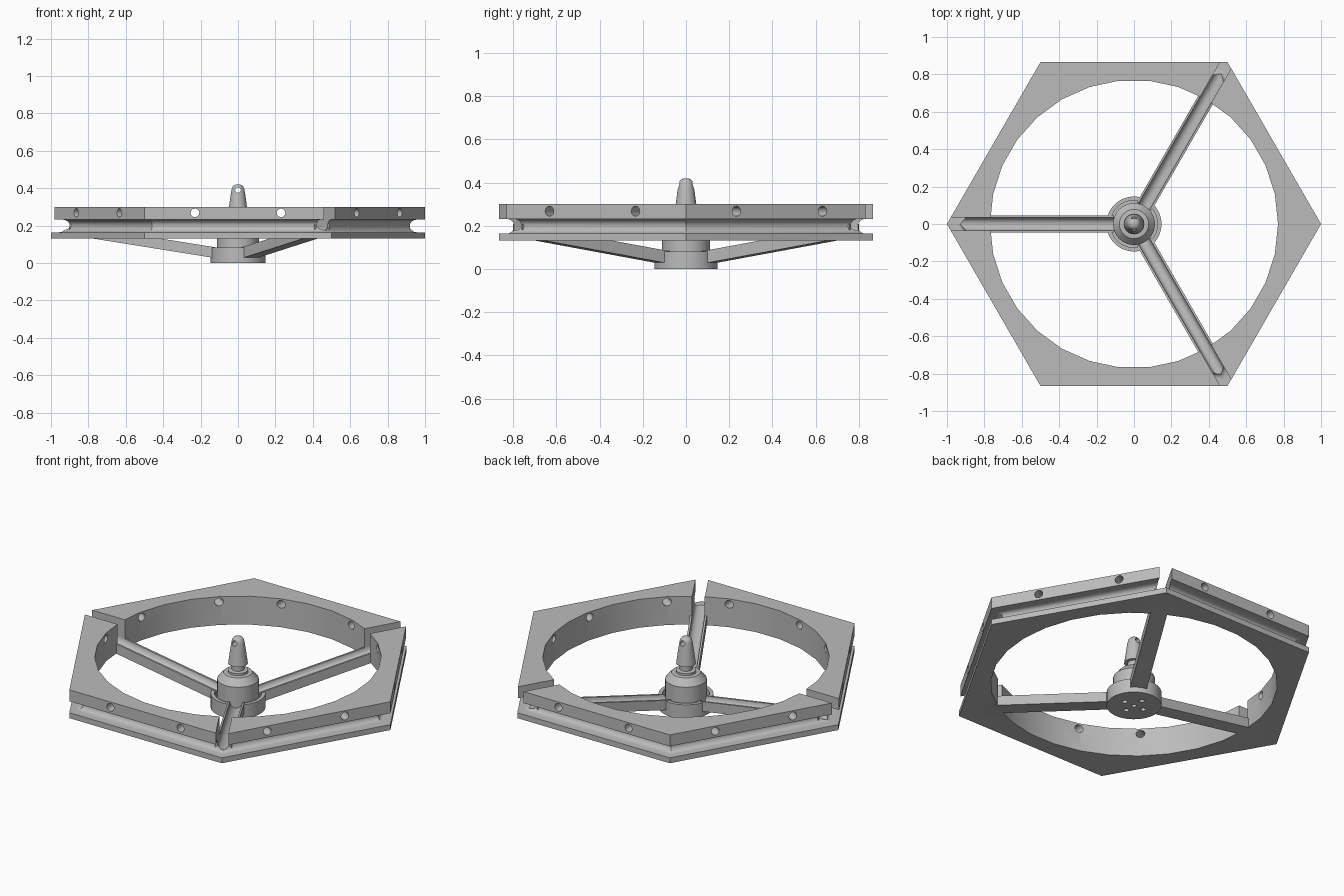
import bpy, bmesh
from math import pi, sin, cos, radians
from mathutils import Matrix, Vector

if "Cube" in bpy.data.objects:
    bpy.data.objects.remove(bpy.data.objects["Cube"])

GREY = (0.5, 0.5, 0.5, 1)
grey = bpy.data.materials.new("plain grey")
grey.use_nodes = True
grey.diffuse_color = GREY
grey.node_tree.nodes["Principled BSDF"].inputs["Base Color"].default_value = GREY

ARM_ANGLES = [radians(a) for a in (60, 180, 300)]


def finish(name, bm):
    bmesh.ops.recalc_face_normals(bm, faces=bm.faces)
    mesh = bpy.data.meshes.new(name)
    bm.to_mesh(mesh)
    bm.free()
    mesh.materials.append(grey)
    obj = bpy.data.objects.new(name, mesh)
    bpy.context.collection.objects.link(obj)
    return obj


def loft(bm, rings):
    """Closed solid through rings of points."""
    loops = [[bm.verts.new(p) for p in ring] for ring in rings]
    n = len(loops[0])
    for a, b in zip(loops, loops[1:]):
        for i in range(n):
            bm.faces.new((a[i], a[(i + 1) % n], b[(i + 1) % n], b[i]))
    bm.faces.new(loops[0])
    bm.faces.new(loops[-1])


def turned(bm, profile, sides):
    """Upright solid from (radius, height) pairs."""
    loft(bm, [[(r * cos(2 * pi * i / sides), r * sin(2 * pi * i / sides), z)
               for i in range(sides)] for r, z in profile])


def drill(bm, start, end, radius, sides=20):
    """Cylinder between two points."""
    start, end = Vector(start), Vector(end)
    axis = end - start
    turn = axis.to_track_quat("Z", "Y").to_matrix()
    ring = [turn @ Vector((radius * cos(2 * pi * i / sides),
                           radius * sin(2 * pi * i / sides), 0)) for i in range(sides)]
    loft(bm, [[start + p for p in ring], [end + p for p in ring]])


def arm_top(r):
    return 0.083 + 0.16 * (r - 0.115)


def sloped_bars(bm, section, r0, r1):
    """Section (side, height above arm top) swept outward along each arm."""
    for a in ARM_ANGLES:
        rot = Matrix.Rotation(a, 3, "Z")
        loft(bm, [[rot @ Vector((r, y, arm_top(r) + z)) for y, z in section]
                  for r in (r0, r1)])


def combine(obj, tool, operation):
    mod = obj.modifiers.new(operation.lower(), "BOOLEAN")
    mod.operation, mod.solver, mod.object = operation, "EXACT", tool
    bpy.context.view_layer.objects.active = obj
    bpy.ops.object.modifier_apply(modifier=mod.name)


def discard(obj):
    bpy.data.objects.remove(obj)


# Hexagonal rim with a round-bottomed groove around its edge
APOTHEM = cos(pi / 6)
groove = [(APOTHEM - 0.037 - 0.034 * cos(t), 0.198 + 0.034 * sin(t))
          for t in [pi * (i / 8 - 0.5) for i in range(9)]]
profile = [(APOTHEM, 0.132), (APOTHEM, 0.164), *groove, (APOTHEM, 0.232), (APOTHEM, 0.30)]
bm = bmesh.new()
turned(bm, [(a / APOTHEM, z) for a, z in profile], 6)
rim = finish("hexagonal_rim", bm)

bm = bmesh.new()
turned(bm, [(0.77, 0), (0.77, 0.5)], 30)
opening = finish("opening_cutter", bm)
combine(rim, opening, "DIFFERENCE")
discard(opening)

# Two cross holes in each side of the rim
bm = bmesh.new()
for k in range(6):
    rot = Matrix.Rotation(radians(30 + 60 * k), 3, "Z")
    for side in (-0.23, 0.23):
        drill(bm, rot @ Vector((0.65, side, 0.268)), rot @ Vector((1, side, 0.268)), 0.023)
holes = finish("hole_cutter", bm)
combine(rim, holes, "DIFFERENCE")
discard(holes)

# Three sloping arms joined to the rim
bm = bmesh.new()
sloped_bars(bm, [(-0.045, -0.058), (0.045, -0.058), (0.045, 0), (-0.045, 0)], 0.108, 0.9)
arms = finish("arms", bm)
combine(rim, arms, "UNION")
discard(arms)
rim.name = "rim_and_arms"

# Hub cup with a recess and mounting holes underneath
bm = bmesh.new()
turned(bm, [(0.147, 0), (0.147, 0.082), (0.126, 0.082), (0.126, 0.045)], 48)
cup = finish("hub_cup", bm)
bm = bmesh.new()
drill(bm, (0, 0, -0.02), (0, 0, 0.03), 0.014)
for k in range(4):
    x, y = 0.065 * cos(k * pi / 2), 0.065 * sin(k * pi / 2)
    drill(bm, (x, y, -0.02), (x, y, 0.03), 0.014)
mounts = finish("mount_hole_cutter", bm)
combine(cup, mounts, "DIFFERENCE")
discard(mounts)

# Round-bottomed channel along the arms, open through rim and cup
W = 0.034
bm = bmesh.new()
channel = [(W * cos(t), -0.002 + W * sin(t)) for t in [pi + pi * i / 8 for i in range(9)]]
sloped_bars(bm, channel + [(W, 0.3), (-W, 0.3)], 0.1, 1.1)
slots = finish("channel_cutter", bm)
combine(rim, slots, "DIFFERENCE")
combine(cup, slots, "DIFFERENCE")
discard(slots)

# Central core: chamfered drum, narrow neck and tapered spike
bm = bmesh.new()
turned(bm, [(0.112, 0.04), (0.112, 0.17), (0.078, 0.21), (0.055, 0.212), (0.055, 0.225),
            (0.034, 0.228), (0.034, 0.262), (0.053, 0.262), (0.048, 0.30), (0.041, 0.35),
            (0.035, 0.39), (0.03, 0.406), (0.021, 0.416), (0.01, 0.42)], 40)
core = finish("core_and_spike", bm)
bm = bmesh.new()
drill(bm, (0, -0.1, 0.39), (0, 0.1, 0.39), 0.015)
eye = finish("eyelet_cutter", bm)
combine(core, eye, "DIFFERENCE")
discard(eye)

# Smooth the round surfaces, keep the edges sharp
bpy.ops.object.select_all(action="DESELECT")
for obj in (rim, cup, core):
    obj.select_set(True)
bpy.context.view_layer.objects.active = rim
bpy.ops.object.shade_smooth_by_angle(angle=radians(30))
